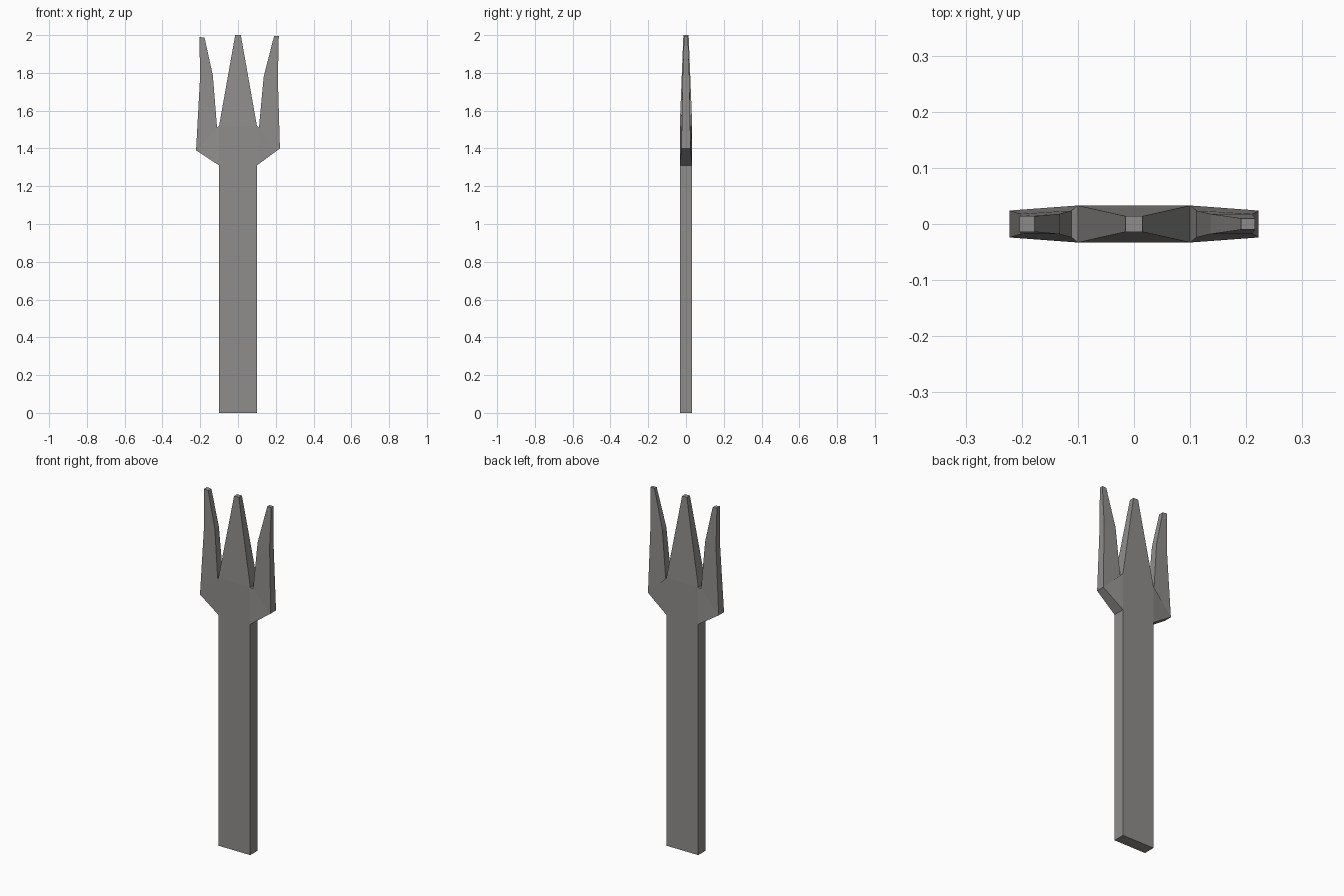
import bpy
import bmesh

cube = bpy.data.objects.get("Cube")
if cube:
    bpy.data.objects.remove(cube, do_unlink=True)

# One plain warm grey for the whole model
grey = bpy.data.materials.new("warm grey")
grey.use_nodes = True
colour = (0.275, 0.267, 0.26, 1)
grey.diffuse_color = colour
grey.node_tree.nodes["Principled BSDF"].inputs["Base Color"].default_value = colour


def loft(name, sections, cap_start=False, cap_end=False):
    """Skin four-sided sections, each (outer xz, inner xz, half depth)."""
    bm = bmesh.new()
    rings = []
    for (xa, za), (xb, zb), d in sections:
        corners = ((xa, -d, za), (xb, -d, zb), (xb, d, zb), (xa, d, za))
        rings.append([bm.verts.new(c) for c in corners])
    for low, high in zip(rings, rings[1:]):
        for i in range(4):
            j = (i + 1) % 4
            bm.faces.new((low[i], low[j], high[j], high[i]))
    if cap_start:
        bm.faces.new(rings[0][::-1])
    if cap_end:
        bm.faces.new(rings[-1])
    # Sections listed right-to-left wind the other way
    if sections[0][0][0] > sections[-1][1][0] or sections[-1][0][0] > sections[-1][1][0]:
        bmesh.ops.reverse_faces(bm, faces=bm.faces[:])
    mesh = bpy.data.meshes.new(name)
    bm.to_mesh(mesh)
    bm.free()
    mesh.materials.append(grey)
    obj = bpy.data.objects.new(name, mesh)
    bpy.context.collection.objects.link(obj)
    return obj


HALF, DEPTH = 0.1, 0.033
NECK, CROWN = 1.31, 1.52


def level(half, z, depth):
    return (-half, z), (half, z), depth


# Flat bar shaft, and the middle prong tapering from its top
loft("shaft", [level(HALF, 0, DEPTH), level(HALF, NECK, DEPTH),
               level(HALF, CROWN, DEPTH)], cap_start=True)
loft("middle_prong", [level(HALF, CROWN, DEPTH), level(0.015, 2, 0.014)],
     cap_end=True)

# Side prongs grow out of the shaft's sides, then bend upward to a blunt tip
root = ((HALF, NECK), (HALF, CROWN), DEPTH)
left = [root, ((0.222, 1.4), (0.111, 1.51), 0.024),
        ((0.211, 1.77), (0.136, 1.78), 0.018),
        ((0.216, 1.995), (0.191, 1.995), 0.01)]
right = [root, ((0.222, 1.39), (0.111, 1.51), 0.024),
         ((0.201, 1.775), (0.133, 1.785), 0.018),
         ((0.204, 1.99), (0.177, 1.987), 0.014)]
loft("left_prong", left, cap_end=True)
loft("right_prong", [((-a[0], a[1]), (-b[0], b[1]), d) for a, b, d in right],
     cap_end=True)
